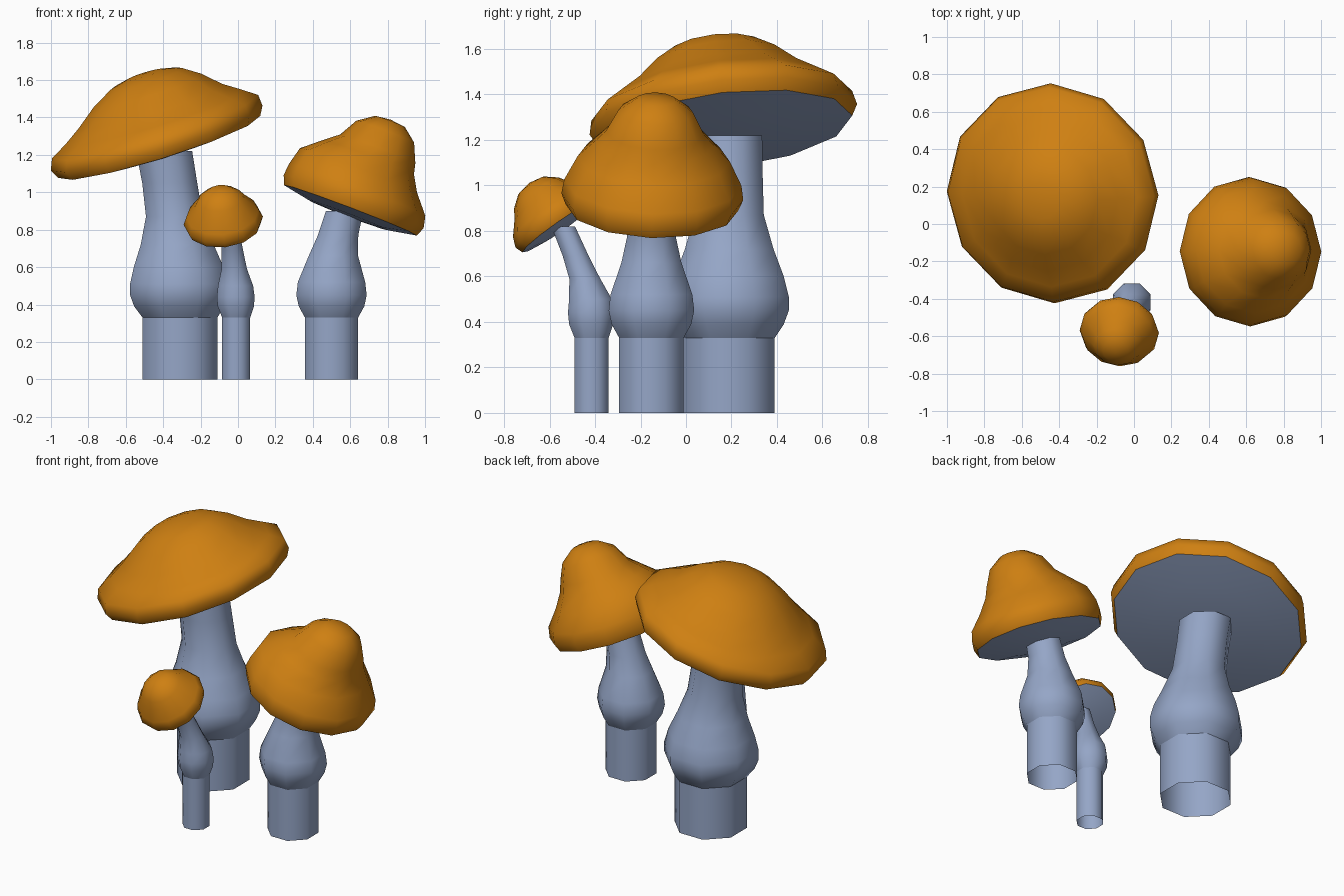
import bpy, bmesh, math
from mathutils import Vector

if "Cube" in bpy.data.objects:
    bpy.data.objects.remove(bpy.data.objects["Cube"])


def material(name, rgb):
    m = bpy.data.materials.new(name)
    m.diffuse_color = (*rgb, 1)
    m.use_nodes = True
    m.node_tree.nodes["Principled BSDF"].inputs["Base Color"].default_value = m.diffuse_color
    return m


ORANGE = material("cap orange", (0.62, 0.215, 0.006))
BLUE = material("stem blue grey", (0.30, 0.38, 0.57))


def bridge(bm, a, b, mat=0):
    n = len(a)
    for i in range(n):
        bm.faces.new((a[i], a[(i + 1) % n], b[(i + 1) % n], b[i])).material_index = mat


def finish(bm, name, mats):
    me = bpy.data.meshes.new(name)
    bm.to_mesh(me)
    bm.free()
    for m in mats:
        me.materials.append(m)
    ob = bpy.data.objects.new(name, me)
    bpy.context.collection.objects.link(ob)
    bpy.ops.object.select_all(action='DESELECT')
    ob.select_set(True)
    bpy.context.view_layer.objects.active = ob
    bpy.ops.object.shade_smooth_by_angle(angle=math.radians(50))
    return ob


def stem(name, rings, sides=8):
    """Eight-sided tube through rings of (x, y, z, half width), open at the foot."""
    bm = bmesh.new()
    loops = []
    for x, y, z, w in rings:
        r = w / math.cos(math.pi / sides)
        loops.append([bm.verts.new((x + r * math.cos((i + .5) * math.tau / sides),
                                    y + r * math.sin((i + .5) * math.tau / sides), z))
                      for i in range(sides)])
    for a, b in zip(loops, loops[1:]):
        bridge(bm, a, b)
    bm.faces.new(loops[-1])
    # crease where the straight foot meets the bulb
    for v in loops[1]:
        for e in v.link_edges:
            if all(w in loops[1] for w in e.verts):
                e.smooth = False
    finish(bm, name, [BLUE])


def cap(name, origin, axis, under, profile, sides=12):
    """Twelve-sided cap: rings of (radius, height, sideways shift) about a tilted axis."""
    rot = Vector((0, 0, 1)).rotation_difference(Vector(axis))
    org = Vector(origin)
    bm = bmesh.new()

    def put(x, y, z):
        return bm.verts.new(org + rot @ Vector((x, y, z)))

    def ring(r, h, s):
        return [put(s + r * math.cos(i * math.tau / sides),
                    r * math.sin(i * math.tau / sides), h) for i in range(sides)]

    loops = [ring(*p) for p in profile[:-1]]
    for a, b in zip(loops, loops[1:]):
        bridge(bm, a, b)
    top = put(profile[-1][2], 0, profile[-1][1])
    # slightly bulging underside
    r, h, s = profile[0]
    inner = ring(r * .6, -under * .7, s)
    bridge(bm, inner, loops[0], 1)
    low = put(s, 0, -under)
    for i in range(sides):
        j = (i + 1) % sides
        bm.faces.new((loops[-1][i], loops[-1][j], top))
        bm.faces.new((inner[j], inner[i], low)).material_index = 1
    finish(bm, name, [ORANGE, BLUE])


# large mushroom
stem("large_stem", [(-.31, .19, 0, .2), (-.31, .19, .33, .2), (-.315, .19, .39, .24),
                    (-.315, .19, .45, .262), (-.315, .19, .51, .262), (-.317, .19, .6, .24),
                    (-.325, .19, .72, .195), (-.34, .19, .87, .152), (-.365, .19, 1.05, .147),
                    (-.395, .185, 1.22, .15)])
cap("large_cap", (-.43, .17, 1.24), (-.31, -.12, 1), .04,
    [(.565, 0, .01), (.592, .05, .01), (.577, .11, .02), (.49, .165, .03), (.40, .225, .03),
     (.30, .31, .04), (.2, .37, .05), (.1, .395, .05), (0, .4, .05)])

# medium mushroom
stem("medium_stem", [(.5, -.152, 0, .142), (.5, -.152, .33, .142), (.5, -.152, .39, .175),
                     (.5, -.152, .45, .188), (.5, -.152, .52, .18), (.51, -.152, .66, .132),
                     (.535, -.152, .77, .108), (.57, -.152, .9, .1)])
cap("medium_cap", (.61, -.15, .90), (.38, .04, 1), .04,
    [(.38, 0, -.01), (.40, .05, -.01), (.39, .115, -.015), (.335, .215, -.045),
     (.26, .3, -.02), (.215, .36, .01), (.165, .46, .015), (.085, .52, .02), (0, .53, .02)])

# small mushroom
stem("small_stem", [(-.01, -.415, 0, .075), (-.01, -.415, .33, .075), (-.012, -.417, .39, .097),
                    (-.012, -.418, .44, .101), (-.013, -.42, .5, .094), (-.02, -.445, .59, .068),
                    (-.03, -.485, .69, .057), (-.05, -.54, .82, .052)])
cap("small_cap", (-.075, -.555, .82), (-.13, -.7, 1), .015,
    [(.2, 0, 0), (.213, .035, 0), (.195, .08, 0), (.145, .14, 0), (.12, .18, 0),
     (.07, .22, 0), (0, .235, 0)])
